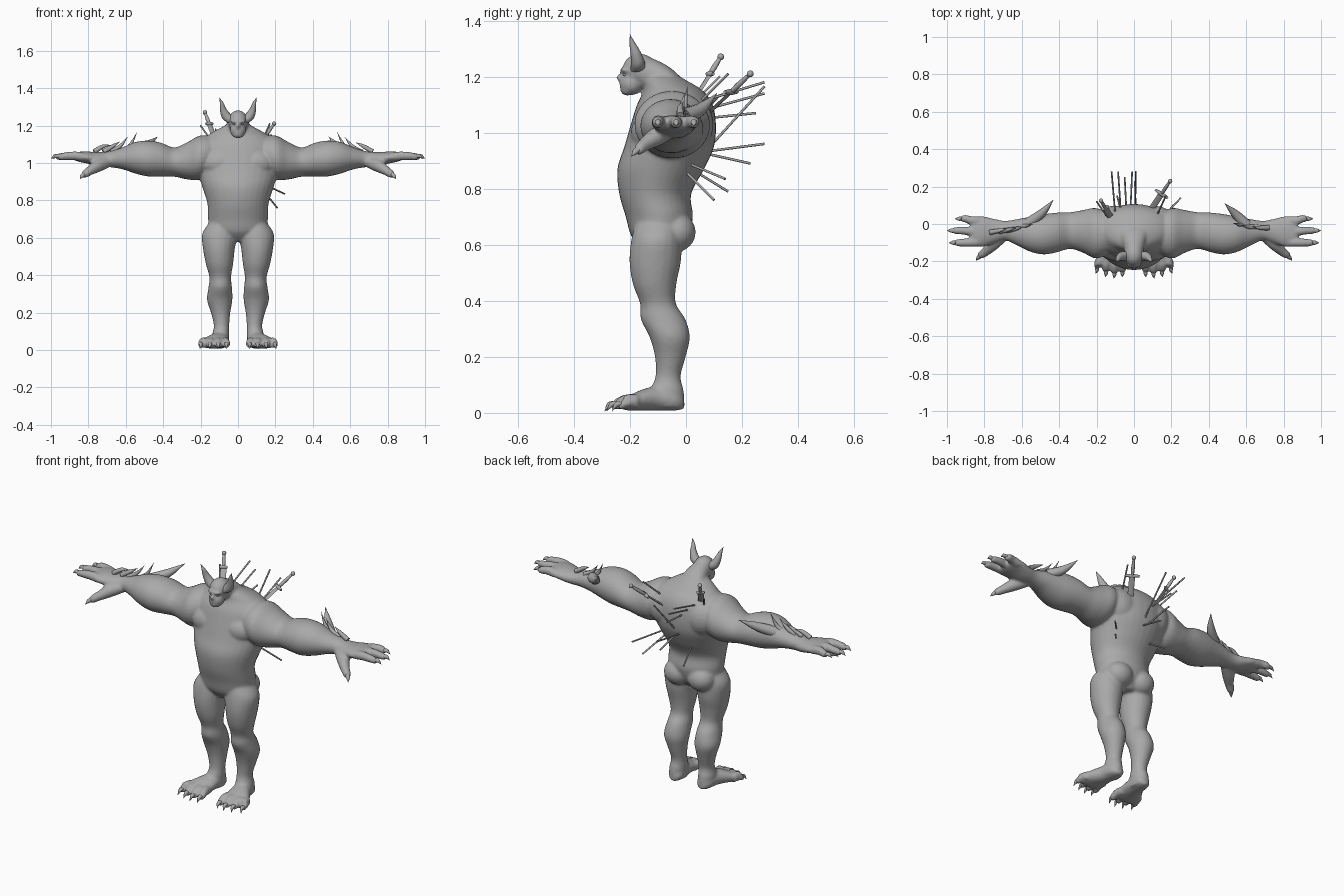
import bpy, bmesh, math
from mathutils import Vector, Matrix

skin = bpy.data.materials.new("grey_skin")
skin.diffuse_color = (0.4, 0.4, 0.4, 1)
X, Y, Z = Vector((1, 0, 0)), Vector((0, 1, 0)), Vector((0, 0, 1))


def sweep(bm, rings, u=None, v=None, side=1, seg=20, sub=4):
    """Smooth closed loft through rings (x, y, z, radius_u, radius_v)."""
    R = [Vector((side * r[0], *r[1:])) for r in rings]
    if u is None:
        d = (R[-1] - R[0]).to_3d().normalized()
        u = d.cross(Z if abs(d.z) < 0.9 else Y).normalized()
        v = d.cross(u)
    pts = []
    for i in range(len(R) - 1):
        a, b, c, d = R[max(i - 1, 0)], R[i], R[i + 1], R[min(i + 2, len(R) - 1)]
        for k in range(sub):
            t = k / sub
            pts.append(0.5 * (2 * b + (c - a) * t + (2 * a - 5 * b + 4 * c - d) * t * t
                              + (3 * b - a - 3 * c + d) * t ** 3))
    pts.append(R[-1])
    loops = []
    for p in pts:
        o = Vector(p[:3])
        loops.append([bm.verts.new(o + u * (max(p[3], 0.0008) * math.cos(w))
                                   + v * (max(p[4], 0.0008) * math.sin(w)))
                      for w in (2 * math.pi * k / seg for k in range(seg))])
    for a, b in zip(loops, loops[1:]):
        for k in range(seg):
            j = (k + 1) % seg
            bm.faces.new((a[k], a[j], b[j], b[k]))
    bm.faces.new(loops[0])
    bm.faces.new(loops[-1])


def blob(bm, c, r, side=1):
    m = Matrix.Translation((side * c[0], c[1], c[2])) @ Matrix.Diagonal((*r, 1))
    bmesh.ops.create_uvsphere(bm, u_segments=20, v_segments=12, radius=1, matrix=m)


def finish(bm, name, voxel=0):
    bmesh.ops.recalc_face_normals(bm, faces=bm.faces)
    me = bpy.data.meshes.new(name)
    bm.to_mesh(me)
    bm.free()
    me.materials.append(skin)
    ob = bpy.data.objects.new(name, me)
    bpy.context.collection.objects.link(ob)
    bpy.context.view_layer.objects.active = ob
    ob.select_set(True)
    if voxel:
        m = ob.modifiers.new("merge", 'REMESH')
        m.mode, m.voxel_size, m.use_smooth_shade = 'VOXEL', voxel, True
        s = ob.modifiers.new("soften", 'SMOOTH')
        s.factor, s.iterations = 0.5, 5
    else:
        bpy.ops.object.shade_smooth_by_angle(angle=math.radians(50))
    ob.select_set(False)
    return ob


def spikes(name, items):
    """Curved pointed cones: (base, middle, tip, radius)."""
    bm = bmesh.new()
    for a, b, c, r in items:
        sweep(bm, [(*a, r, r), (*b, r * 0.75, r * 0.75), (*c, 0, 0)], seg=10)
    finish(bm, name)


# ---- body: torso and neck hump
bm = bmesh.new()
sweep(bm, [(0, -.09, .58, .05, .06), (0, -.095, .63, .145, .10), (0, -.095, .70, .16, .12),
           (0, -.11, .78, .163, .128), (0, -.09, .87, .19, .155), (0, -.06, .95, .215, .16),
           (0, -.045, 1.03, .225, .152), (0, -.04, 1.10, .215, .135), (0, -.045, 1.15, .16, .105),
           (0, -.075, 1.19, .09, .07), (0, -.09, 1.215, .04, .04)], X, Y, seg=32)
sweep(bm, [(0, -.01, 1.12, .10, .07), (0, -.06, 1.17, .075, .065), (0, -.12, 1.205, .056, .06),
           (0, -.165, 1.215, .05, .055)], X, Z)
# ---- head: skull, jaw, brow, nose, lips
blob(bm, (0, -.165, 1.225), (.052, .062, .057))
blob(bm, (0, -.195, 1.175), (.043, .042, .042))
blob(bm, (0, -.21, 1.15), (.03, .024, .018))
blob(bm, (0, -.218, 1.222), (.042, .018, .011))
blob(bm, (0, -.235, 1.196), (.011, .015, .014))
blob(bm, (0, -.226, 1.168), (.025, .012, .006))
blob(bm, (0, -.226, 1.158), (.022, .010, .006))
for s in (1, -1):
    # chest, shoulder blade, buttock
    blob(bm, (.095, -.125, 1.0), (.10, .072, .075), s)
    blob(bm, (.11, .02, 1.03), (.10, .078, .10), s)
    blob(bm, (.075, -.035, .645), (.078, .07, .07), s)
    # leg
    sweep(bm, [(.085, -.10, .68, .07, .08), (.098, -.105, .62, .094, .09),
               (.102, -.11, .54, .085, .092), (.099, -.112, .46, .073, .078),
               (.095, -.10, .39, .058, .064), (.095, -.082, .335, .063, .08),
               (.098, -.058, .27, .068, .072), (.093, -.056, .2, .052, .055),
               (.088, -.064, .13, .041, .045), (.092, -.068, .08, .046, .06),
               (.092, -.066, .02, .043, .062)], X, Y, s)
    # foot and toes
    sweep(bm, [(.09, -.008, .036, .022, .022), (.092, -.035, .045, .043, .037),
               (.10, -.10, .052, .052, .044), (.118, -.16, .045, .07, .037),
               (.132, -.205, .034, .082, .026), (.135, -.225, .028, .075, .015)], X, Z, s)
    for x0, x1, y in ((.07, .062, -.262), (.107, .105, -.268), (.147, .15, -.26), (.18, .196, -.24)):
        sweep(bm, [(x0, -.17, .04, .022, .026), ((x0 + x1) / 2, -.215, .043, .022, .024),
                   (x1, y + .015, .03, .02, .019), (x1, y, .022, .008, .008)], X, Z, s)
    # arm: shoulder, upper arm, forearm, wrist, palm
    sweep(bm, [(.12, -.05, 1.05, .10, .09), (.20, -.05, 1.03, .135, .118),
               (.27, -.04, 1.012, .115, .10), (.34, -.035, 1.005, .098, .078),
               (.41, -.045, 1.018, .106, .09), (.48, -.055, 1.024, .108, .096),
               (.55, -.055, 1.028, .095, .084), (.62, -.045, 1.025, .072, .058),
               (.69, -.035, 1.02, .052, .042), (.75, -.038, 1.02, .066, .038),
               (.81, -.04, 1.03, .082, .032), (.86, -.04, 1.034, .078, .025),
               (.875, -.04, 1.035, .06, .015)], Y, Z, s, 28)
    # fingers and thumb
    for y0, y1, tip in ((.018, .028, .93), (-.04, -.035, .975), (-.098, -.1, .965)):
        sweep(bm, [(.83, y0, 1.033, .024, .024), (.87, y0, 1.038, .024, .024),
                   (.92 if tip > .95 else .9, y1, 1.037, .021, .021),
                   (tip - .012, y1, 1.033, .017, .017), (tip, y1, 1.032, .007, .007)], Y, Z, s)
    sweep(bm, [(.70, -.065, 1.005, .03, .03), (.75, -.105, .985, .034, .034),
               (.79, -.145, .96, .025, .025), (.82, -.168, .94, .02, .02),
               (.832, -.175, .93, .008, .008)], None, None, s)
finish(bm, "body", 0.0075)

# ---- eyes
bm = bmesh.new()
for s in (1, -1):
    blob(bm, (.021, -.218, 1.207), (.008, .007, .005), s)
finish(bm, "eyes")

# ---- horns, finger claws, toe claws
bm = bmesh.new()
for s in (1, -1):
    sweep(bm, [(.035, -.172, 1.23, .027, .027), (.062, -.172, 1.25, .025, .025),
               (.08, -.18, 1.285, .018, .018), (.088, -.192, 1.32, .010, .010),
               (.10, -.2, 1.35, 0, 0)], None, None, s, 14)
finish(bm, "horns")
claws = []
for s in (1, -1):
    for y, x in ((.028, .92), (-.035, .962), (-.1, .952)):
        claws.append(((s * x, y, 1.036), (s * (x + .02), y, 1.036), (s * (x + .038), y, 1.022), .013))
    claws.append(((s * .82, -.168, .942), (s * .835, -.183, .93), (s * .845, -.195, .915), .013))
spikes("finger_claws", claws)
claws = []
for s in (1, -1):
    for x, y in ((.062, -.25), (.105, -.256), (.15, -.248), (.198, -.23)):
        claws.append(((s * x, y, .034), (s * x, y - .02, .028), (s * (x * 1.03), y - .034, .006), .012))
spikes("toe_claws", claws)

# ---- forearm spikes
spikes("elbow_spikes", [
    ((.60, -.005, 1.06), (.54, .055, 1.085), (.485, .11, 1.14), .030),
    ((-.57, .0, 1.06), (-.49, .06, 1.095), (-.43, .13, 1.14), .030)])
row = [((x, y, 1.06), (x + .05, y + .01, 1.09), (x + .09, y + .02, z), .014)
       for x, y, z in ((-.77, -.045, 1.095), (-.72, -.04, 1.115), (-.68, -.035, 1.14),
                       (-.63, -.02, 1.165))]
row += [((x, y, 1.06), (x - .05, y, 1.09), (x - .09, y + .01, z), .014)
        for x, y, z in ((.72, -.02, 1.11), (.66, -.015, 1.14), (.62, -.005, 1.165))]
spikes("forearm_spikes", row)

# ---- arrow shafts stuck in the back
bm = bmesh.new()
for a, b in (((-.10, .05, 1.11), (-.12, .28, 1.18)), ((-.07, .06, 1.08), (-.085, .28, 1.14)),
             ((-.04, .06, 1.05), (-.05, .25, 1.07)), ((-.02, .05, .93), (-.01, .28, .96)),
             ((.01, .05, .93), (.005, .23, .89)), ((.005, .04, .9), (.01, .28, 1.165)),
             ((-.06, .02, .87), (-.09, .15, .79)), ((.14, .02, .885), (.25, .14, .835)),
             ((.13, 0, .86), (.21, .10, .76)), ((.12, .04, 1.1), (.17, .15, 1.21)),
             ((-.13, .02, 1.1), (-.2, .12, 1.2))):
    sweep(bm, [(*a, .0045, .0045), (*b, .0045, .0045)], seg=8, sub=1)
finish(bm, "arrow_shafts")


# ---- blades stuck in the back: blade, crossguard, grip, pommel
def sword(name, base, top, guard):
    a, b = Vector(base), Vector(top)
    d = (b - a).normalized()
    u = d.cross(Z).normalized()
    v = d.cross(u)
    L = (b - a).length
    at = lambda t, r1, r2: (*(a + d * L * t), r1, r2)
    bm = bmesh.new()
    sweep(bm, [at(0, .016, .005), at(.56, .016, .005)], u, v, 1, 4, 1)
    c = a + d * L * .56
    sweep(bm, [(*(c - u * guard), .006, .006), (*c, .011, .011), (*(c + u * guard), .006, .006)], seg=8)
    sweep(bm, [at(.55, .008, .008), at(.72, .010, .010), at(.9, .007, .007)], u, v, 1, 10)
    blob(bm, a + d * L * .94, (.012, .012, .012))
    finish(bm, name)


sword("long_sword", (.08, .06, 1.05), (.20, .24, 1.22), .04)
sword("dagger", (-.12, .03, 1.12), (-.18, .13, 1.28), .022)
